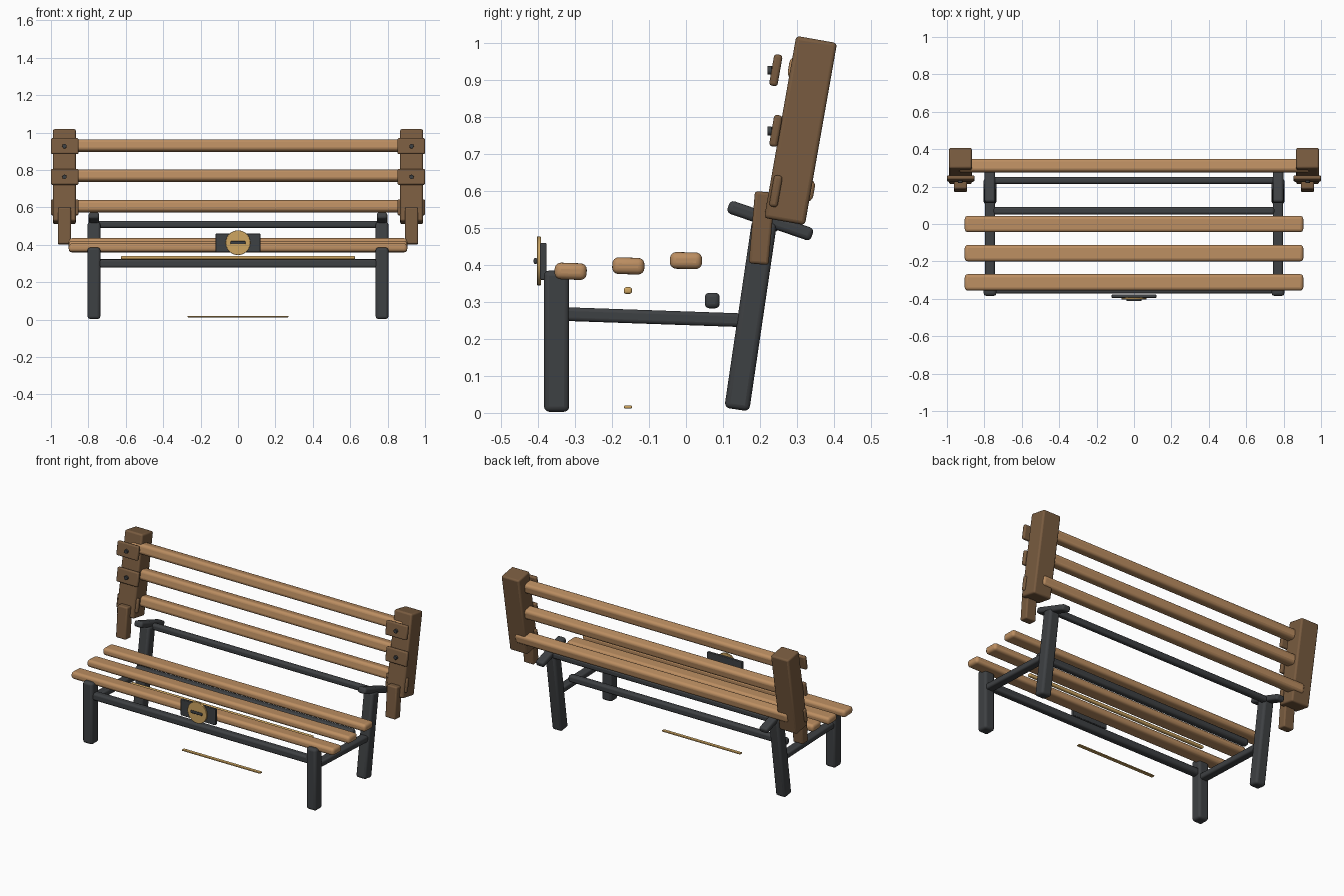
import bpy
from math import radians

if "Cube" in bpy.data.objects:
    bpy.data.objects.remove(bpy.data.objects["Cube"])


def material(name, rgb):
    m = bpy.data.materials.new(name)
    m.diffuse_color = (*rgb, 1)
    m.use_nodes = True
    m.node_tree.nodes["Principled BSDF"].inputs["Base Color"].default_value = m.diffuse_color
    return m


STEEL = material("dark_steel", (0.048, 0.052, 0.056))
LIGHT = material("light_wood", (0.50, 0.27, 0.12))
DARK = material("dark_wood", (0.19, 0.105, 0.05))
BRASS = material("brass", (0.62, 0.38, 0.12))


def finish(ob, name, mat, bevel, segments):
    ob.name = name
    ob.data.materials.append(mat)
    if bevel:
        b = ob.modifiers.new("bevel", "BEVEL")
        b.width, b.segments = bevel, segments
        b.limit_method = "ANGLE"
    bpy.ops.object.shade_smooth_by_angle(angle=radians(35))
    return ob


def box(name, loc, size, mat, bevel=0.012, tilt=0, segments=3):
    """Rounded box, tilt in degrees about x (negative leans back)."""
    bpy.ops.mesh.primitive_cube_add(size=1, location=loc, rotation=(radians(tilt), 0, 0))
    ob = bpy.context.object
    ob.scale = size
    bpy.ops.object.transform_apply(location=False, rotation=False, scale=True)
    return finish(ob, name, mat, bevel, segments)


def disc(name, loc, radius, depth, mat, bevel=0.002, sides=32):
    """Cylinder facing the front."""
    bpy.ops.mesh.primitive_cylinder_add(vertices=sides, radius=radius, depth=depth,
                                        location=loc, rotation=(radians(90), 0, 0))
    return finish(bpy.context.object, name, mat, bevel, 2)


for side, s in (("left", -1), ("right", 1)):
    # steel end frames
    x = 0.77 * s
    box(f"{side}_front_leg", (x, -0.35, 0.194), (0.068, 0.068, 0.382), STEEL, 0.014)
    box(f"{side}_back_leg", (x, 0.175, 0.264), (0.068, 0.068, 0.515), STEEL, 0.014, -8.4)
    box(f"{side}_side_rail", (x, -0.088, 0.259), (0.052, 0.48, 0.037), STEEL, 0.01, -2)
    box(f"{side}_back_support", (x, 0.228, 0.52), (0.056, 0.24, 0.036), STEEL, 0.012, -19)

    # wooden back posts and their lower brackets
    px = 0.928 * s
    box(f"{side}_back_post", (px, 0.31, 0.764), (0.122, 0.112, 0.50), DARK, 0.01, -10)
    box(f"{side}_post_bracket", (px, 0.205, 0.50), (0.07, 0.054, 0.196), DARK, 0.008, -5)

    # clamp blocks with bolts
    for i, z in enumerate((0.60, 0.763, 0.927), 1):
        box(f"{side}_clamp_{i}", (px * 0.998, 0.243, z), (0.147, 0.023, 0.086), DARK, 0.008, -10)
        if i > 1:
            disc(f"{side}_bolt_{i}", (px, 0.226, z), 0.012, 0.012, STEEL, 0.001, 16)

# long steel cross rails
box("front_rail", (0, -0.35, 0.30), (1.5, 0.045, 0.045), STEEL)
box("middle_rail", (0, 0.071, 0.304), (1.5, 0.04, 0.042), STEEL)
box("upper_rail", (0, 0.233, 0.509), (1.5, 0.036, 0.038), STEEL)

# seat slats
for i in range(3):
    box(f"seat_slat_{i + 1}", (0, -0.312 + 0.156 * i, 0.383 + 0.0145 * i),
        (1.81, 0.087, 0.045), LIGHT, 0.017, -2 + i * 0.5, 4)

# back slats
for i, z in enumerate((0.605, 0.77, 0.93), 1):
    box(f"back_slat_{i}", (0, 0.312, z), (1.88, 0.07, 0.062), LIGHT, 0.018, -10, 4)

# thin brass strips under the seat
box("seat_strip", (0, -0.157, 0.331), (1.25, 0.022, 0.018), BRASS, 0.006)
box("ground_strip", (0, -0.157, 0.016), (0.54, 0.022, 0.008), BRASS, 0.003)

# front plate with round badge and oval slot
box("badge_plate", (0, -0.386, 0.41), (0.24, 0.018, 0.10), STEEL, 0.004)
disc("badge_disc", (0, -0.398, 0.411), 0.066, 0.011, BRASS, 0.002, 40)
box("badge_slot", (0, -0.407, 0.411), (0.08, 0.01, 0.016), STEEL, 0.0045)
